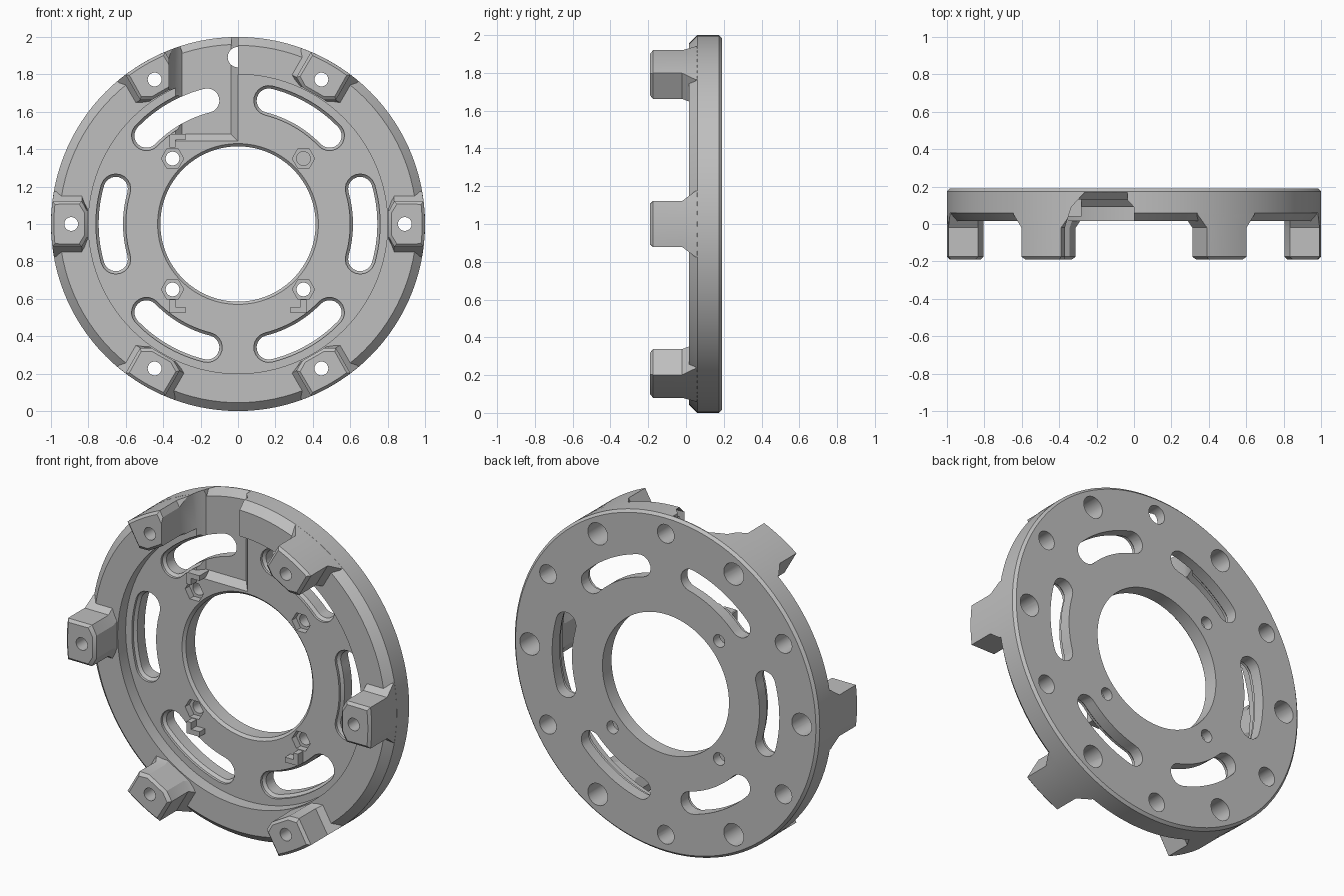
import bpy, bmesh, math
from math import cos, sin, radians, pi

if "Cube" in bpy.data.objects:
    bpy.data.objects.remove(bpy.data.objects["Cube"])

mat = bpy.data.materials.new("machined_grey")
mat.use_nodes = True
GREY = (0.52, 0.52, 0.52, 1)
mat.diffuse_color = GREY
mat.node_tree.nodes["Principled BSDF"].inputs["Base Color"].default_value = GREY


def polar(r, a, y, side=0.0):
    """Point on the disc: radius, angle, depth and sideways offset."""
    return (r * cos(a) - side * sin(a), y, 1 + r * sin(a) + side * cos(a))


def loft(bm, rings, closed=False):
    """Skin a list of equal-length point rings into an outward-facing solid."""
    loops = [[bm.verts.new(p) for p in ring] for ring in rings]
    n = len(loops[0])
    faces = []
    pairs = list(zip(loops, loops[1:])) + ([(loops[-1], loops[0])] if closed else [])
    for a, b in pairs:
        for i in range(n):
            j = (i + 1) % n
            faces.append(bm.faces.new((a[i], a[j], b[j], b[i])))
    if not closed:
        faces += [bm.faces.new(loops[0][::-1]), bm.faces.new(loops[-1])]
    for f in faces:
        f.normal_update()
    if sum(f.normal.dot(f.calc_center_median()) * f.calc_area() for f in faces) < 0:
        bmesh.ops.reverse_faces(bm, faces=faces)


def make(name, bm):
    mesh = bpy.data.meshes.new(name)
    bm.to_mesh(mesh)
    bm.free()
    mesh.materials.append(mat)
    ob = bpy.data.objects.new(name, mesh)
    bpy.context.collection.objects.link(ob)
    return ob


def combine(target, bm, operation):
    tool = make("helper", bm)
    tool.hide_render = True
    mod = target.modifiers.new("combine", "BOOLEAN")
    mod.operation, mod.object, mod.solver = operation, tool, "EXACT"
    bpy.context.view_layer.objects.active = target
    bpy.ops.object.modifier_apply(modifier=mod.name)
    bpy.data.objects.remove(tool)


def hole(bm, r, a, radius, y0, y1, sides=24):
    cx, _, cz = polar(r, a, 0)
    loft(bm, [[(cx + radius * cos(2 * pi * i / sides), y, cz + radius * sin(2 * pi * i / sides))
               for i in range(sides)] for y in (y0, y1)])


def slot_ring(a, half, y):
    """Outline of a curved slot centred on angle a."""
    r, span = 0.68, radians(16)
    sweep = [a - span + span * i / 6 for i in range(13)]
    caps = [pi * i / 10 for i in range(1, 10)]
    pts = [polar(r + half, t, y) for t in sweep]
    pts += [polar(r + half * cos(t), a + span, y, half * sin(t)) for t in caps]
    pts += [polar(r - half, t, y) for t in reversed(sweep)]
    return pts + [polar(r - half * cos(t), a - span, y, -half * sin(t)) for t in caps]


def foot_ring(a, w, y, inset=0.0):
    """Foot outline: clipped inner corners, curved outer side."""
    pts = [polar(0.835 + inset, a, y, w), polar(0.805 + inset, a, y, w * 0.55),
           polar(0.805 + inset, a, y, -w * 0.55), polar(0.835 + inset, a, y, -w)]
    outer, edge = 0.9995 - inset, math.asin(w)
    return pts + [polar(outer, a - edge + edge * i / 4, y) for i in range(9)]


SIXTHS = [radians(60 * i) for i in range(6)]
QUARTERS = [radians(45 + 90 * i) for i in range(4)]
FLOOR = 0.09

# Turned disc with raised rim and chamfered bore
profile = [(0.415, 0.19), (0.985, 0.19), (1, 0.175), (1, 0.06), (0.955, 0.015),
           (0.8, 0.015), (0.8, FLOOR), (0.43, FLOOR), (0.415, FLOOR + 0.015)]
bm = bmesh.new()
loft(bm, [[polar(r, 2 * pi * i / 120, y) for r, y in profile] for i in range(120)], closed=True)
ring = make("mounting_ring", bm)

# Six flared feet
bm = bmesh.new()
for a in SIXTHS:
    loft(bm, [foot_ring(a, 0.175, 0.12), foot_ring(a, 0.175, 0.05), foot_ring(a, 0.122, -0.02),
              foot_ring(a, 0.122, -0.175), foot_ring(a, 0.107, -0.19, 0.015)])
combine(ring, bm, "UNION")

# Pocket with sloping walls, open to the outside
bm = bmesh.new()
loft(bm, [[(x0, y, z0), (x1, y, z0), (x1, y, 2.2), (x0, y, 2.2)]
          for x0, x1, y, z0 in ((-0.30, -0.037, 0.13, 1.48), (-0.335, 0, FLOOR, 1.443),
                                (-0.37, 0, -0.02, 1.443), (-0.37, 0, -0.3, 1.443))])
combine(ring, bm, "DIFFERENCE")

# Bevel on the outer edge of the pocket
bm = bmesh.new()
loft(bm, [[polar(r, radians(92 + i), y) for r, y in ((0.95, 0.12), (1.02, 0.12), (1.02, 0.19))]
          for i in range(17)])
combine(ring, bm, "DIFFERENCE")

# L-shaped wire clips beside three of the screws
bm = bmesh.new()
for side, z, up in ((-1, 0.525, 1), (1, 0.525, 1), (-1, 1.48, -1)):
    outline = [(0.28, 0), (0.365, 0), (0.365, 0.07), (0.335, 0.07), (0.335, 0.03), (0.28, 0.03)]
    loft(bm, [[(side * x, y, z + up * h) for x, h in outline] for y in (0.04, 0.14)])
combine(ring, bm, "UNION")

# Curved slots with chamfered front edges
bm = bmesh.new()
for a in SIXTHS:
    loft(bm, [slot_ring(a, h, y) for h, y in ((0.08, 0), (0.08, FLOOR + 0.015),
                                             (0.065, FLOOR + 0.03), (0.065, 0.25))])
combine(ring, bm, "DIFFERENCE")

# Rear bores: wide behind the feet, narrow and blind between them
bm = bmesh.new()
for a in SIXTHS:
    hole(bm, 0.892, a, 0.065, 0.0, 0.25)
    hole(bm, 0.892, a + radians(30), 0.055, 0.06, 0.25)
for a in QUARTERS:
    hole(bm, 0.495, a, 0.06, 0.0, 0.13, 6)
combine(ring, bm, "DIFFERENCE")

# Screw holes through the feet and the inner plate
bm = bmesh.new()
for a in SIXTHS:
    hole(bm, 0.892, a, 0.037, -0.3, 0.05)
for a in QUARTERS:
    hole(bm, 0.495, a, 0.037, 0.1, 0.25)
combine(ring, bm, "DIFFERENCE")

# Smooth the round walls, keep machined edges sharp
bpy.ops.object.select_all(action="DESELECT")
ring.select_set(True)
bpy.context.view_layer.objects.active = ring
bpy.ops.object.shade_smooth_by_angle(angle=radians(25))
